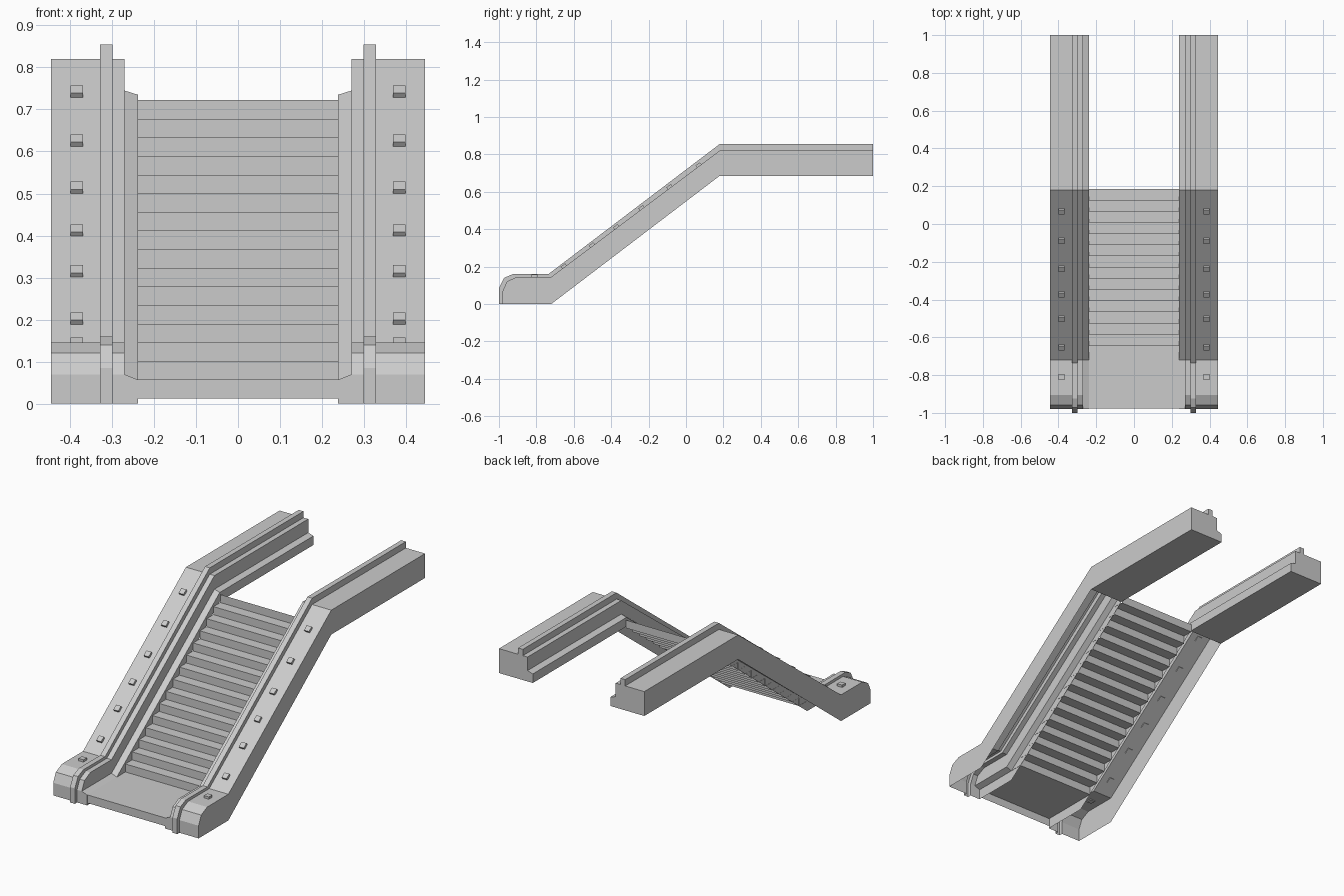
import bpy, bmesh, math
from mathutils import Matrix

if "Cube" in bpy.data.objects:
    bpy.data.objects.remove(bpy.data.objects["Cube"])

grey = bpy.data.materials.new("light_grey")
grey.diffuse_color = (0.6, 0.6, 0.6, 1)
grey.use_nodes = True
grey.node_tree.nodes["Principled BSDF"].inputs["Base Color"].default_value = grey.diffuse_color


def make_object(name, bm, mirror=False):
    bmesh.ops.remove_doubles(bm, verts=bm.verts, dist=1e-5)
    mesh = bpy.data.meshes.new(name)
    bm.to_mesh(mesh)
    bm.free()
    mesh.materials.append(grey)
    obj = bpy.data.objects.new(name, mesh)
    bpy.context.collection.objects.link(obj)
    if mirror:
        obj.modifiers.new("mirror", 'MIRROR').use_mirror_merge = False
    return obj


def face(bm, pts):
    unique = []
    for p in pts:
        if p not in unique:
            unique.append(p)
    if len(unique) > 2:
        bm.faces.new([bm.verts.new(p) for p in unique])


# Side profiles (y, z): lower landing, slope, upper landing
Y = [-0.98, -0.957, -0.905, -0.72, 0.18, 1.0]
base = list(zip(Y, [0, 0, 0, 0, 0.685, 0.685]))
block = list(zip(Y, [0.07, 0.12, 0.145, 0.145, 0.82, 0.82]))
ledge_out = list(zip(Y, [0.07] * 4 + [0.745] * 2))
ledge_in = list(zip(Y, [0.057] * 4 + [0.735] * 2))
rail = [(-1.0, 0.085), (-0.972, 0.14), (-0.925, 0.16),
        (-0.735, 0.16), (0.18, 0.855), (1.0, 0.855)]

# Cross-section from the outer wall over the handrail to the inner skirt
chain = [(0.445, base), (0.445, block), (0.328, block), (0.328, rail),
         (0.299, rail), (0.299, block), (0.27, block), (0.27, ledge_out),
         (0.238, ledge_in), (0.238, base)]
rows = [[(x, y, z) for y, z in prof] for x, prof in chain]

# Balustrade shell, open underneath along the slope
bm = bmesh.new()
for a, b in zip(rows, rows[1:]):
    for i in range(len(Y) - 1):
        face(bm, [a[i], a[i + 1], b[i + 1], b[i]])
    p, q = a[0], b[0]
    if p[:2] != q[:2]:
        face(bm, [p, q, (q[0], q[1], 0), (p[0], p[1], 0)])
face(bm, [r[-1] for r in reversed(rows)])                       # rear end
face(bm, [rows[0][4], rows[-1][4], rows[-1][5], rows[0][5]])    # upper underside
make_object("balustrade", bm, True)

# Landing plate and steps as one folded sheet
steps = 15
run, rise = 0.83 / (steps - 1), 0.665 / steps
path = [(-0.977, 0.012), (-0.977, 0.057)]
for k in range(steps):
    y = -0.645 + k * run
    path += [(y, 0.057 + k * rise), (y, 0.057 + (k + 1) * rise)]
bm = bmesh.new()
w = 0.239
for (y0, z0), (y1, z1) in zip(path, path[1:]):
    face(bm, [(-w, y0, z0), (w, y0, z0), (w, y1, z1), (-w, y1, z1)])
make_object("steps", bm)

# Small studs along the outer top of each balustrade
bm = bmesh.new()
for y in (-0.81, -0.65, -0.5, -0.37, -0.235, -0.085, 0.07):
    sloped = y > -0.72
    z = 0.145 + (0.75 * (y + 0.72) if sloped else 0)
    tilt = math.atan(0.75) if sloped else 0
    bmesh.ops.create_cube(bm, size=1, matrix=Matrix.Translation((0.384, y, z))
                          @ Matrix.Rotation(tilt, 4, 'X')
                          @ Matrix.Translation((0, 0, 0.004))
                          @ Matrix.Diagonal((0.03, 0.03, 0.018, 1)))
make_object("studs", bm, True)
